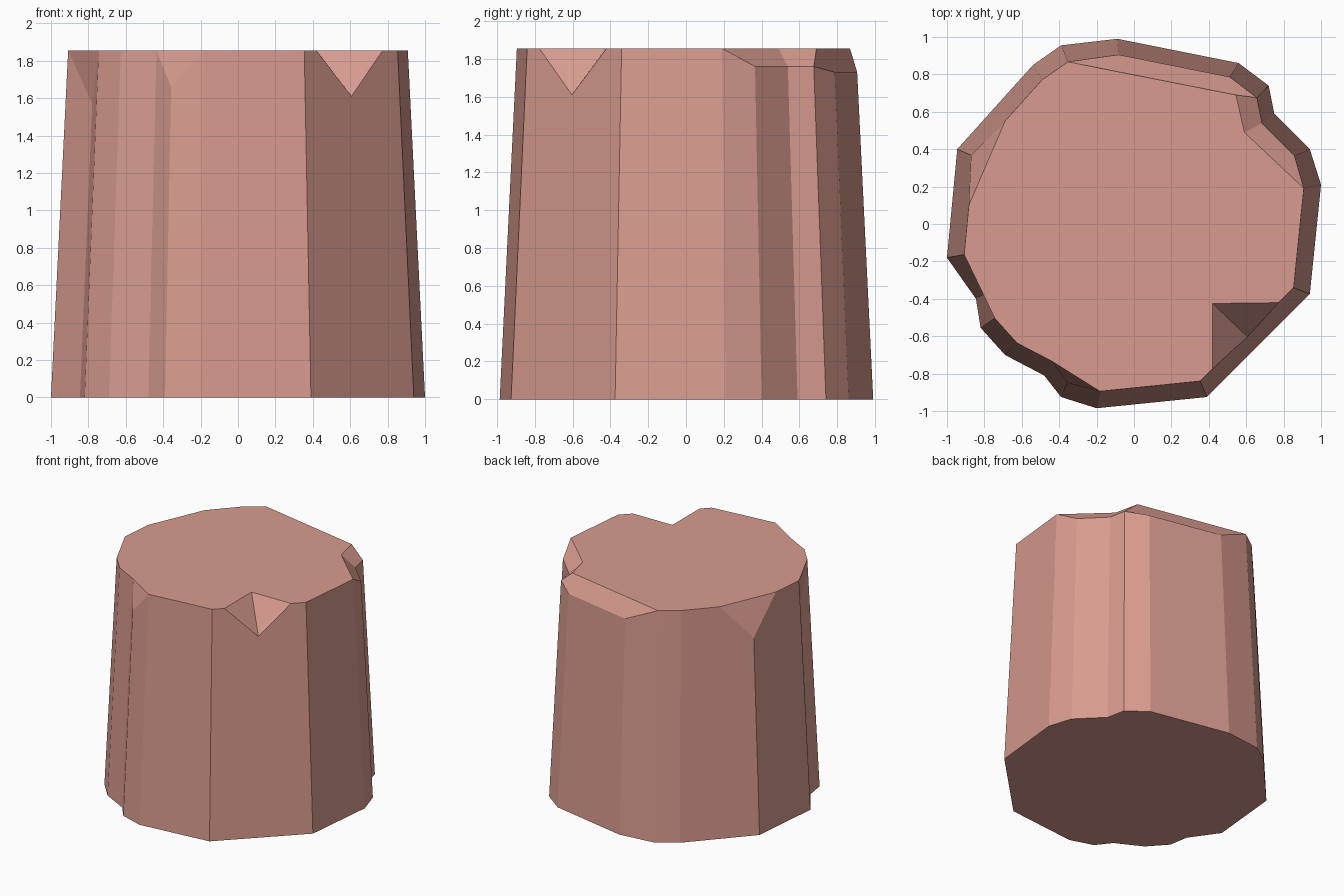
import bpy
import bmesh
from mathutils import Vector

cube = bpy.data.objects.get("Cube")
if cube:
    bpy.data.objects.remove(cube, do_unlink=True)

H = 1.855       # full height
TAPER = 0.092   # inward scale at the top

# Footprint corners with the height at which each side edge ends
outline = [
    (1.0, .21, H), (.94, .40, 1.76), (.75, .59, 1.76), (.72, .74, 1.76),
    (.56, .86, 1.73), (-.09, .99, 1.73), (-.39, .955, H), (-.54, .85, H),
    (-.945, .40, 1.58), (-1.0, -.18, H), (-.845, -.40, 1.57), (-.82, -.555, H),
    (-.69, -.70, H), (-.48, -.81, H), (-.39, -.925, 1.66), (-.20, -.985, H),
    (.39, -.925, H), (.94, -.375, H),
]
count = len(outline)
bm = bmesh.new()


def wall_point(i, t, z):
    """Vertex on the tapered wall after corner i, at fraction t and height z."""
    a = Vector(outline[i][:2])
    b = Vector(outline[(i + 1) % count][:2])
    p = a.lerp(b, t) * (1 - TAPER * z / H)
    return bm.verts.new((p.x, p.y, z))


base = [wall_point(i, 0, 0) for i in range(count)]
top = [wall_point(i, 0, outline[i][2]) for i in range(count)]

# Ends of the corner chip and of the V notch
chip_a, chip_b = wall_point(7, .54, H), wall_point(8, .5, H)
notch_a, notch_tip, notch_b = (
    wall_point(16, t, z) for t, z in ((.13, H), (.49, 1.61), (.84, H)))
notch_in = bm.verts.new((.42, -.425, H))
inner_a = bm.verts.new((.59, .49, H))
inner_b = bm.verts.new((.545, .69, H))
rim = {7: [chip_a], 8: [chip_b], 16: [notch_a, notch_tip, notch_b]}

# Side walls and underside
for i in range(count):
    j = (i + 1) % count
    bm.faces.new([base[i], base[j], top[j]] + rim.get(i, [])[::-1] + [top[i]])
bm.faces.new(base[::-1])

# Flat top
bm.faces.new([top[0], inner_a, inner_b, top[6], top[7], chip_a, chip_b, top[9]]
             + top[11:14] + top[15:17] + [notch_a, notch_in, notch_b, top[17]])

# Broken facets around the rim
for facet in (
    (top[0], top[1], top[2], inner_a),
    (inner_a, top[2], top[3], inner_b),
    (inner_b, top[3], top[4], top[5], top[6]),
    (chip_a, top[8], chip_b),
    top[9:12],
    top[13:16],
    (notch_a, notch_tip, notch_in),
    (notch_in, notch_tip, notch_b),
):
    bm.faces.new(facet)
bmesh.ops.recalc_face_normals(bm, faces=bm.faces[:])

mesh = bpy.data.meshes.new("chipped_column")
bm.to_mesh(mesh)
bm.free()
column = bpy.data.objects.new("chipped_column", mesh)
bpy.context.collection.objects.link(column)

# Clay colour
clay = bpy.data.materials.new("salmon_clay")
clay.use_nodes = True
colour = (.69, .33, .275, 1)
clay.diffuse_color = colour
clay.node_tree.nodes["Principled BSDF"].inputs["Base Color"].default_value = colour
mesh.materials.append(clay)
